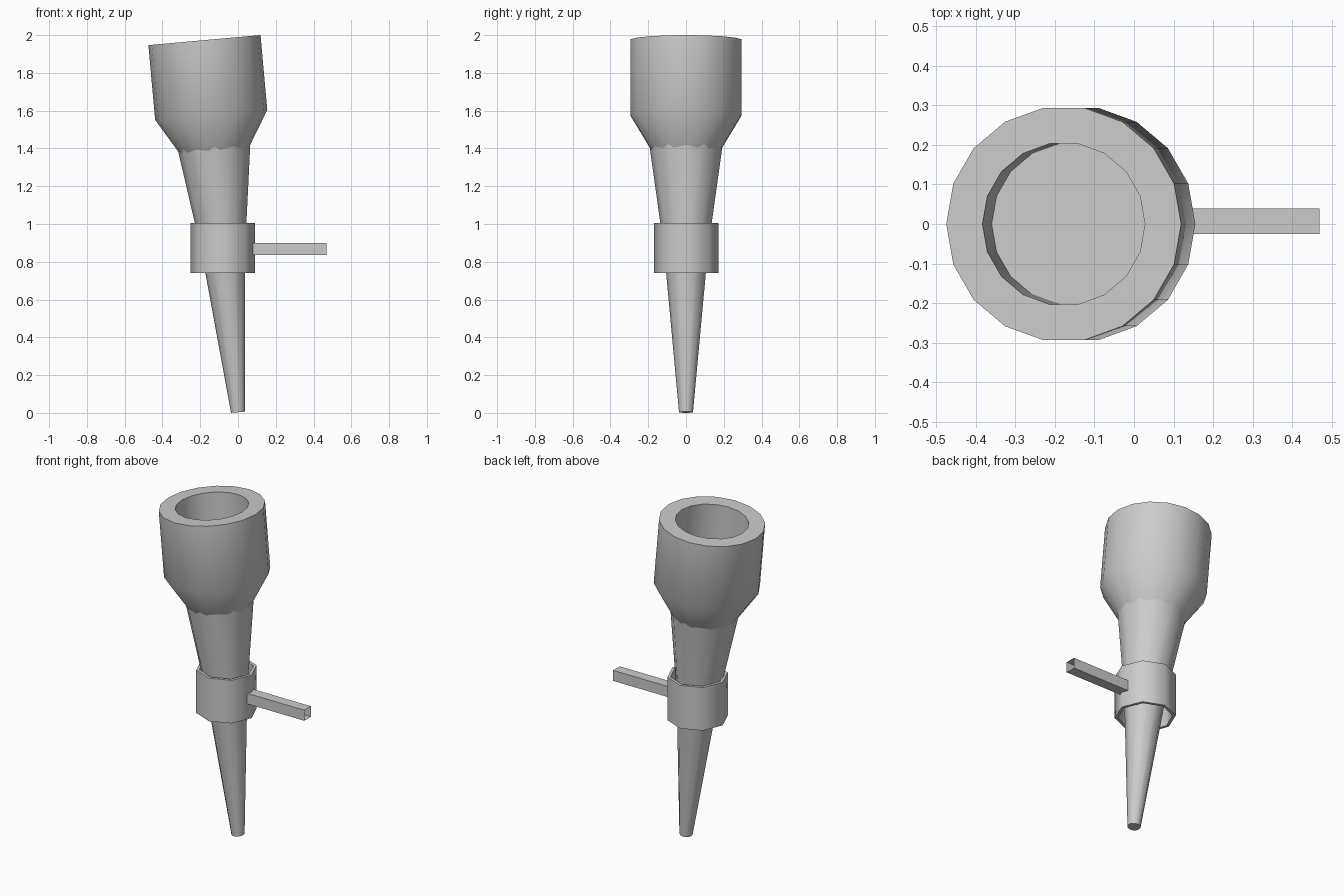
import bpy, math

if "Cube" in bpy.data.objects:
    bpy.data.objects.remove(bpy.data.objects["Cube"])

TILT = math.radians(-5.15)


def finish(obj, angle=50):
    bpy.context.view_layer.objects.active = obj
    for o in bpy.context.selected_objects:
        o.select_set(False)
    obj.select_set(True)
    bpy.ops.object.shade_smooth_by_angle(angle=math.radians(angle))


def make(name, verts, faces):
    mesh = bpy.data.meshes.new(name)
    mesh.from_pydata(verts, [], faces)
    obj = bpy.data.objects.new(name, mesh)
    bpy.context.collection.objects.link(obj)
    return obj


def lathe(name, profile, sides, closed=False):
    """Spin (radius, height) points round z; ends are capped, or joined if closed."""
    verts = [(r * math.cos(2 * math.pi * i / sides), r * math.sin(2 * math.pi * i / sides), z)
             for r, z in profile for i in range(sides)]
    n = len(profile)
    faces = []
    for k in range(n if closed else n - 1):
        a, b = k * sides, ((k + 1) % n) * sides
        for i in range(sides):
            j = (i + 1) % sides
            faces.append((a + i, a + j, b + j, b + i))
    if not closed:
        faces.append(tuple(reversed(range(sides))))
        faces.append(tuple(range((n - 1) * sides, n * sides)))
    return make(name, verts, faces)


# Tapered, tilted handle
handle = lathe("handle", [(0.037, 0), (0.117, 0.87), (0.198, 1.45)], 12)

# Cup-shaped head with a recessed bowl
head = lathe("head", [(0.165, 1.36), (0.298, 1.58), (0.298, 1.978),
                      (0.206, 1.978), (0.206, 1.72)], 18)

for part in (handle, head):
    part.location = (0, 0, 0.0035)
    part.rotation_euler = (0, TILT, 0)
    finish(part)

# Upright ring holding the handle
collar = lathe("collar", [(0.171, 0.74), (0.171, 1.005), (0.153, 1.005), (0.153, 0.74)], 8, closed=True)
collar.location = (-0.08, 0.002, 0)
finish(collar)

# Square bracket arm, open at both ends
section = [(-0.025, 0.835), (0.039, 0.835), (0.039, 0.9), (-0.025, 0.9)]
arm = make("bracket_arm", [(x, y, z) for x in (0.072, 0.469) for y, z in section],
           [(i, i + 4, (i + 1) % 4 + 4, (i + 1) % 4)[::-1] for i in range(4)])
finish(arm)
